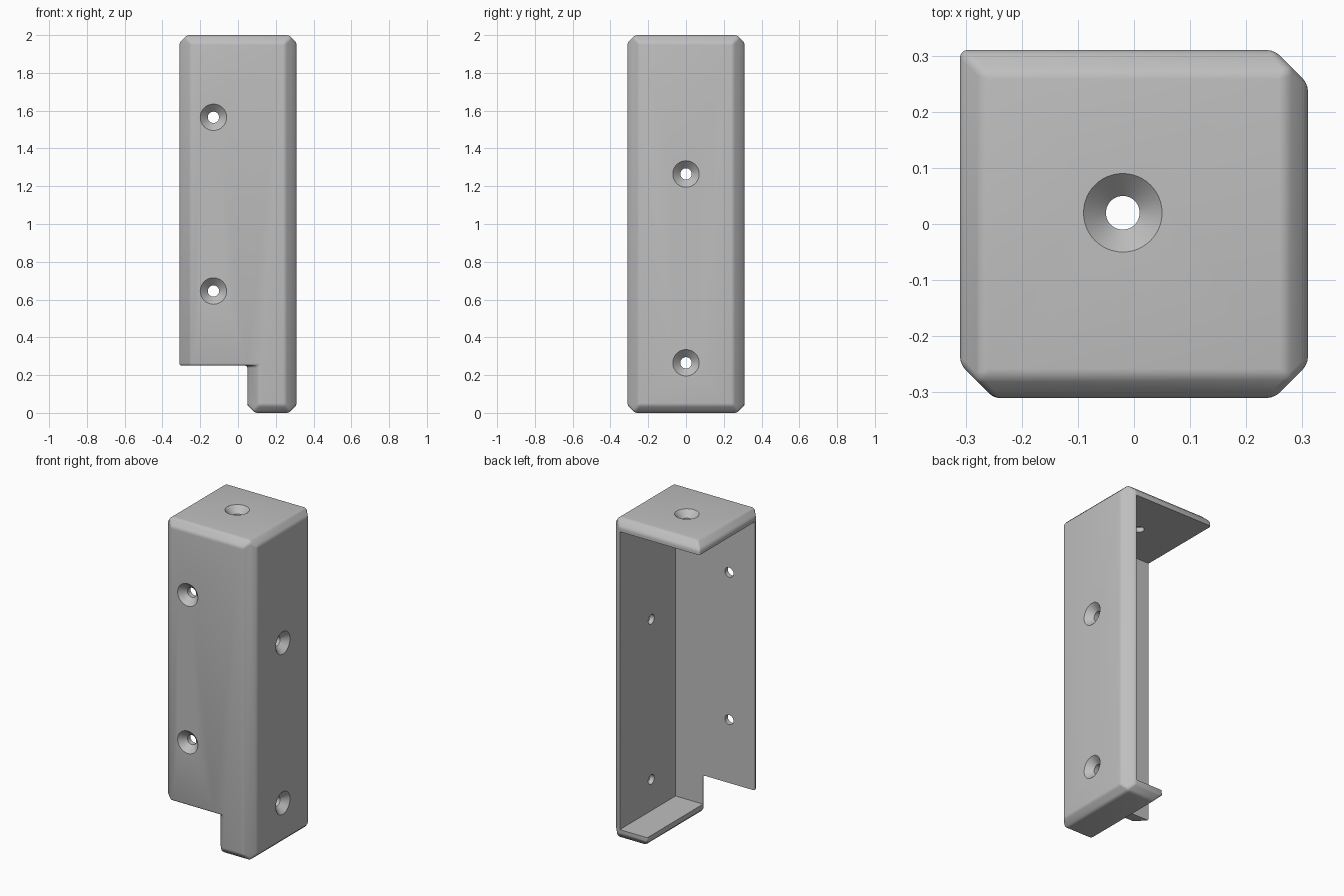
import bpy, bmesh, math
from mathutils import Vector, Matrix

if "Cube" in bpy.data.objects:
    bpy.data.objects.remove(bpy.data.objects["Cube"], do_unlink=True)

HALF = 0.31          # half width of the bracket
HEIGHT = 2.0
WALL = 0.07
CORNER = 0.06        # chamfer on upright corners
RIM = 0.04           # chamfer around top and bottom
STEP_X, STEP_Z = 0.05, 0.25


def to_object(name, bm):
    bmesh.ops.recalc_face_normals(bm, faces=bm.faces)
    mesh = bpy.data.meshes.new(name)
    bm.to_mesh(mesh)
    bm.free()
    obj = bpy.data.objects.new(name, mesh)
    bpy.context.collection.objects.link(obj)
    return obj


def box_mesh(low, high):
    low, high = Vector(low), Vector(high)
    bm = bmesh.new()
    bmesh.ops.create_cube(bm, size=1)
    bmesh.ops.scale(bm, vec=high - low, verts=bm.verts)
    bmesh.ops.translate(bm, vec=(low + high) / 2, verts=bm.verts)
    return bm


def trim(bm, point, normal):
    """Slice off everything beyond a plane and close the cut."""
    bmesh.ops.bisect_plane(bm, geom=bm.verts[:] + bm.edges[:] + bm.faces[:],
                           plane_co=point, plane_no=normal, clear_outer=True)
    bmesh.ops.holes_fill(bm, edges=[e for e in bm.edges if e.is_boundary])


def apply(obj, kind, **settings):
    mod = obj.modifiers.new(kind.title(), kind)
    for key, value in settings.items():
        setattr(mod, key, value)
    bpy.context.view_layer.objects.active = obj
    bpy.ops.object.modifier_apply(modifier=mod.name)


def cut(obj, bm):
    cutter = to_object("cutter", bm)
    cutter.hide_render = True
    apply(obj, 'BOOLEAN', operation='DIFFERENCE', solver='EXACT', object=cutter)
    bpy.data.objects.remove(cutter, do_unlink=True)


def wedge_mesh(corner, u, v, size, along):
    """Triangular bar that chamfers the edge running through a corner."""
    corner, u, v, along = (Vector(a) for a in (corner, u, v, along))
    out = -(u + v) * 0.05
    bm = bmesh.new()
    face = bm.faces.new([bm.verts.new(p) for p in (
        corner + u * size + (u - v) * 0.05, corner + v * size + (v - u) * 0.05, corner + out)])
    new = bmesh.ops.extrude_face_region(bm, geom=[face])["geom"]
    bmesh.ops.translate(bm, vec=along, verts=[g for g in new if isinstance(g, bmesh.types.BMVert)])
    return bm


def screw_hole_mesh(place, direction):
    """Countersunk hole whose wide end opens towards a direction."""
    bm = bmesh.new()
    profile = [(0, -0.12), (0.03, -0.12), (0.03, -0.04), (0.08, 0.01), (0, 0.01)]
    verts = [bm.verts.new((r, 0, z)) for r, z in profile]
    edges = [bm.edges.new(pair) for pair in zip(verts, verts[1:])]
    bmesh.ops.spin(bm, geom=verts + edges, cent=(0, 0, 0), axis=(0, 0, 1),
                   angle=math.tau, steps=48)
    bmesh.ops.remove_doubles(bm, verts=bm.verts, dist=0.0001)
    turn = Vector(direction).to_track_quat('Z', 'Y').to_matrix().to_4x4()
    bmesh.ops.transform(bm, matrix=Matrix.Translation(place) @ turn, verts=bm.verts)
    return bm


# Outer block: chamfered rims, three chamfered upright corners
bm = box_mesh((-HALF, -HALF, 0), (HALF, HALF, HEIGHT))
for sx, sy in ((1, 0), (-1, 0), (0, 1), (0, -1)):
    for z, up in ((HEIGHT, 1), (0, -1)):
        trim(bm, (sx * (HALF - RIM), sy * (HALF - RIM), z), (sx, sy, up))
for sx, sy in ((1, 1), (1, -1), (-1, -1)):
    trim(bm, (sx * HALF, sy * (HALF - CORNER), 0), (sx, sy, 0))
bracket = to_object("corner_bracket", bm)

# Step in the lower end, with chamfers on the remaining leg
cut(bracket, box_mesh((-1, -1, -1), (STEP_X, 1, STEP_Z)))
cut(bracket, wedge_mesh((STEP_X, -HALF, -0.1), (1, 0, 0), (0, 1, 0), CORNER,
                        (0, 0, STEP_Z + 0.1)))
cut(bracket, wedge_mesh((STEP_X, -0.5, 0), (1, 0, 0), (0, 0, 1), RIM, (0, 1, 0)))

# Softened outer edges
apply(bracket, 'BEVEL', width=0.012, segments=3, limit_method='ANGLE',
      angle_limit=math.radians(25))

# Open interior, leaving two walls, the cap and the bottom lip
cut(bracket, box_mesh((-1, WALL - HALF, WALL), (HALF - WALL, 1, HEIGHT - WALL)))

# Countersunk screw holes
for z in (1.565, 0.645):
    cut(bracket, screw_hole_mesh((-0.13, -HALF, z), (0, -1, 0)))
for z in (1.265, 0.265):
    cut(bracket, screw_hole_mesh((HALF, 0, z), (1, 0, 0)))
cut(bracket, screw_hole_mesh((-0.02, 0.02, HEIGHT), (0, 0, 1)))

# Plain grey finish
grey = bpy.data.materials.new("grey")
grey.use_nodes = True
colour = (0.52, 0.52, 0.52, 1)
grey.diffuse_color = colour
grey.node_tree.nodes["Principled BSDF"].inputs["Base Color"].default_value = colour
bracket.data.materials.clear()
bracket.data.materials.append(grey)
for poly in bracket.data.polygons:
    poly.material_index = 0

bpy.ops.object.select_all(action='DESELECT')
bracket.select_set(True)
bpy.context.view_layer.objects.active = bracket
bpy.ops.object.shade_smooth_by_angle(angle=math.radians(30))
